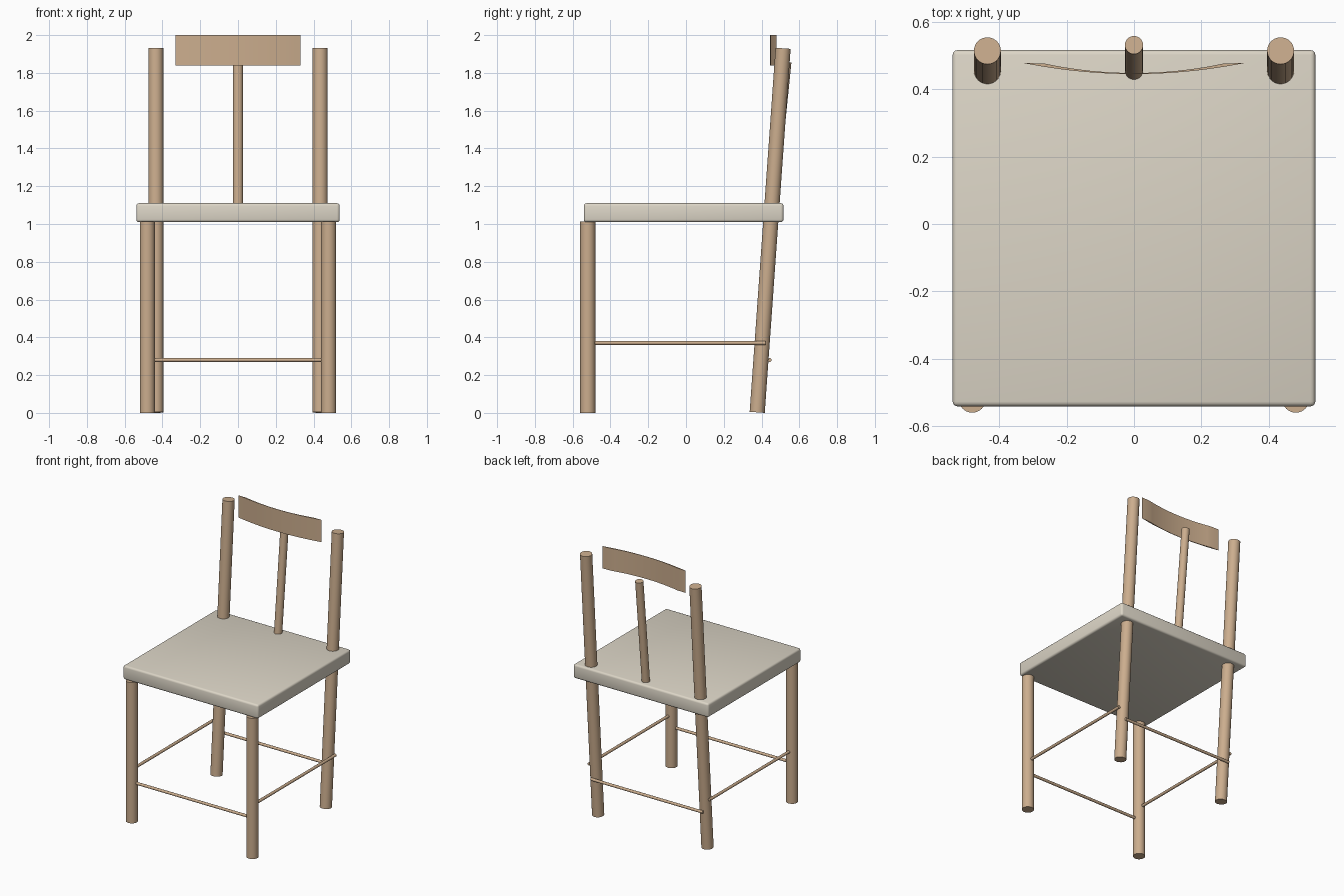
import bpy, bmesh, math
from mathutils import Vector

if "Cube" in bpy.data.objects:
    bpy.data.objects.remove(bpy.data.objects["Cube"])


def material(name, rgb):
    m = bpy.data.materials.new(name)
    m.diffuse_color = (*rgb, 1)
    m.use_nodes = True
    m.node_tree.nodes["Principled BSDF"].inputs["Base Color"].default_value = m.diffuse_color
    return m


wood = material("wood", (0.60, 0.42, 0.27))
cream = material("cream", (0.72, 0.67, 0.57))


def smooth(obj, angle=35):
    bpy.ops.object.select_all(action='DESELECT')
    obj.select_set(True)
    bpy.context.view_layer.objects.active = obj
    bpy.ops.object.shade_smooth_by_angle(angle=math.radians(angle))


def rod(name, a, b, r, sides=32):
    a, b = Vector(a), Vector(b)
    d = b - a
    bpy.ops.mesh.primitive_cylinder_add(vertices=sides, radius=r, depth=d.length, location=(a + b) / 2)
    o = bpy.context.object
    o.name = name
    o.rotation_euler = d.to_track_quat('Z', 'Y').to_euler()
    o.data.materials.append(wood)
    smooth(o)
    return o


# Seat slab with softened edges
bpy.ops.mesh.primitive_cube_add(size=1, location=(0, -0.0125, 1.06))
seat = bpy.context.object
seat.name = "seat"
seat.scale = (1.076, 1.057, 0.10)
bpy.ops.object.transform_apply(location=False, rotation=False, scale=True)
seat.data.materials.append(cream)
bm = bmesh.new()
bm.from_mesh(seat.data)
bmesh.ops.bevel(bm, geom=bm.edges[:], offset=0.014, segments=3, profile=0.5, affect='EDGES')
bm.to_mesh(seat.data)
bm.free()
smooth(seat, 45)

# Legs and side rungs, left and right
for side, s in (("left", -1), ("right", 1)):
    rod(f"{side}_front_leg", (s * 0.48, -0.52, 0), (s * 0.48, -0.52, 1.012), 0.04)
    rod(f"{side}_back_post", (s * 0.435, 0.377, 0.003), (s * 0.435, 0.514, 1.93), 0.04)
    rod(f"{side}_rung", (s * 0.48, -0.49, 0.37), (s * 0.48, 0.42, 0.37), 0.01, 16)

# Front and back rungs
rod("front_rung", (-0.445, -0.52, 0.28), (0.445, -0.52, 0.28), 0.01, 16)
rod("back_rung", (-0.445, 0.443, 0.28), (0.445, 0.443, 0.28), 0.01, 16)

# Centre spindle behind the top rail
rod("back_spindle", (0, 0.452, 1.07), (0, 0.531, 1.857), 0.027)

# Curved crescent top rail, extruded from its plan profile
front = [(x, 0.445 + 0.033 * (x / 0.33) ** 2)
         for x in (-0.33 + 0.66 * i / 24 for i in range(25))]
back = [(x, 0.448 + 0.028 * (x / 0.265) ** 2)
        for x in (0.265 - 0.53 * i / 20 for i in range(21))]
bm = bmesh.new()
loop = front + back
low = [bm.verts.new((x, y, 1.84)) for x, y in loop]
top = [bm.verts.new((x, y, 2.0)) for x, y in loop]
n = len(loop)
for i in range(n):
    j = (i + 1) % n
    bm.faces.new((low[i], low[j], top[j], top[i]))
bm.faces.new(low[::-1])
bm.faces.new(top)
bmesh.ops.recalc_face_normals(bm, faces=bm.faces[:])
me = bpy.data.meshes.new("top_rail")
bm.to_mesh(me)
bm.free()
rail = bpy.data.objects.new("top_rail", me)
bpy.context.collection.objects.link(rail)
me.materials.append(wood)
smooth(rail, 10)
